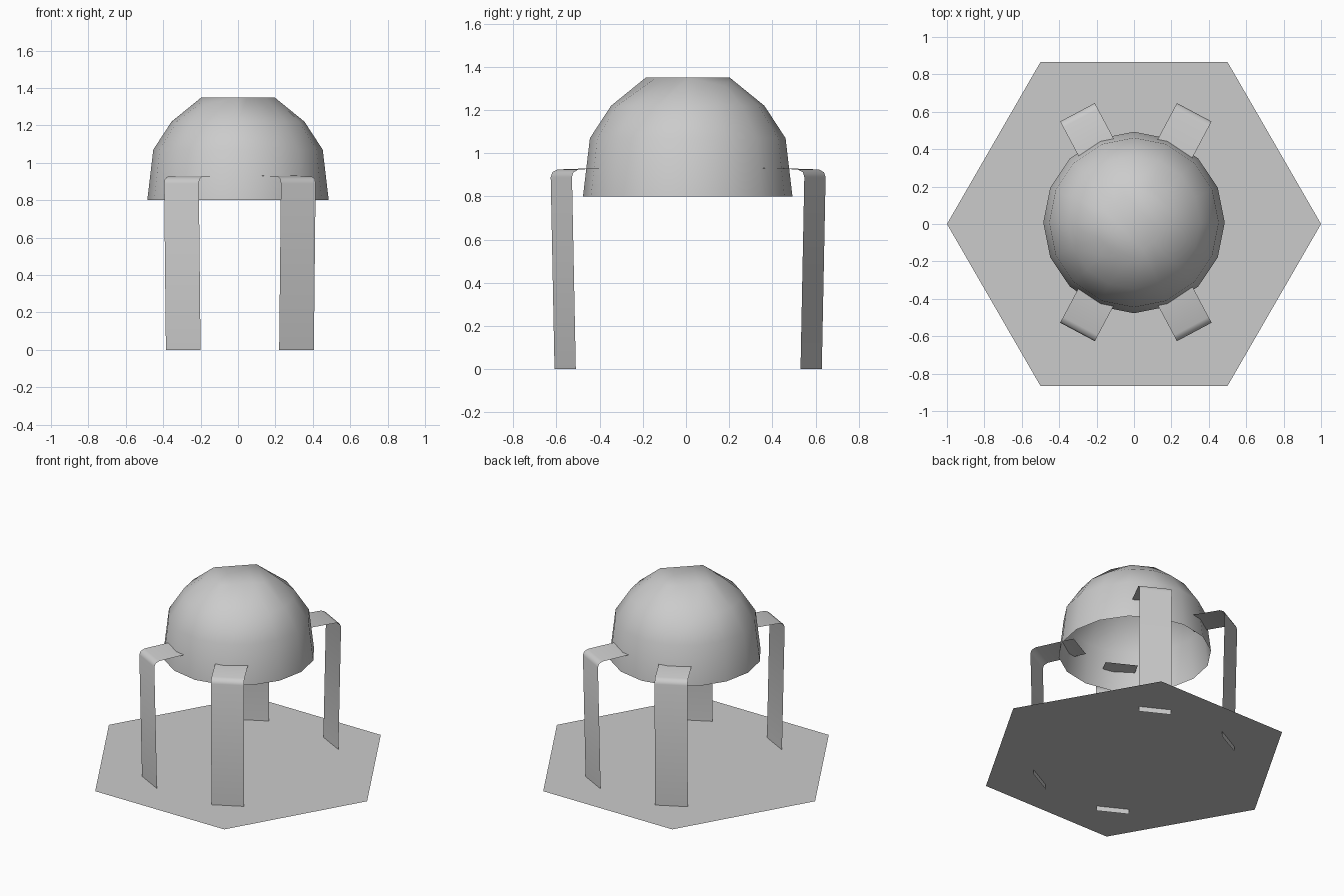
import bpy
from math import cos, sin, pi, radians

if "Cube" in bpy.data.objects:
    bpy.data.objects.remove(bpy.data.objects["Cube"])


def make_object(name, verts, faces, smooth=False):
    mesh = bpy.data.meshes.new(name)
    mesh.from_pydata(verts, [], faces)
    mesh.polygons.foreach_set("use_smooth", [smooth] * len(faces))
    mesh.update()
    obj = bpy.data.objects.new(name, mesh)
    bpy.context.collection.objects.link(obj)
    return obj


# Base plate: thin hexagonal sheet, slightly above the leg ends
make_object("base_plate",
            [(cos(i * pi / 3), sin(i * pi / 3), 0.035) for i in range(6)],
            [tuple(range(6))])

# Dome: 16-sided open shell, with a flat top clipped at two opposite corners
SEG = 16
DOME_Y = 0.008
verts = []
for r, z in [(0.485, 0.8), (0.453, 1.07), (0.355, 1.22)]:
    for i in range(SEG):
        a = 2 * pi * i / SEG
        verts.append((r * cos(a), r * sin(a) + DOME_Y, z))

corners = [(0.195, 0, 1.35), (0.177, 0.177, 1.31), (0, 0.195, 1.35), (-0.0975, 0.0975, 1.35),
           (-0.195, 0, 1.35), (-0.177, -0.177, 1.31), (0, -0.195, 1.35), (0.0975, -0.0975, 1.35)]
for i in range(SEG):
    p, q = corners[i // 2], corners[((i + 1) // 2) % 8]
    x, y, z = [(u + v) / 2 for u, v in zip(p, q)]
    verts.append((x, y + DOME_Y, z))

faces = []
for k in range(3):
    for i in range(SEG):
        j = (i + 1) % SEG
        faces.append((k * SEG + i, k * SEG + j, (k + 1) * SEG + j, (k + 1) * SEG + i))
top = 3 * SEG
faces.append([top + i for i in (0, 4, 5, 6, 7, 8, 12, 13, 14, 15)])
faces.append([top + i for i in range(0, 5)])
faces.append([top + i for i in range(8, 13)])
make_object("dome", verts, faces, smooth=True)

# Legs: thin bent strips whose arms reach into the dome
PROFILE = [(0.645, 0.0), (0.665, 0.89), (0.657, 0.912), (0.63, 0.925), (0.37, 0.933)]
HALF_WIDTH = 0.105


def make_leg(name, angle):
    a = radians(angle)
    verts = []
    for r, z in PROFILE:
        for s in (-HALF_WIDTH, HALF_WIDTH):
            verts.append((0.01 + r * cos(a) - s * sin(a), 0.01 + r * sin(a) + s * cos(a), z))
    faces = [(2 * i, 2 * i + 1, 2 * i + 3, 2 * i + 2) for i in range(len(PROFILE) - 1)]
    make_object(name, verts, faces, smooth=True)


for name, angle in [("back_right_leg", 62), ("back_left_leg", 118),
                    ("front_left_leg", 242), ("front_right_leg", 298)]:
    make_leg(name, angle)
